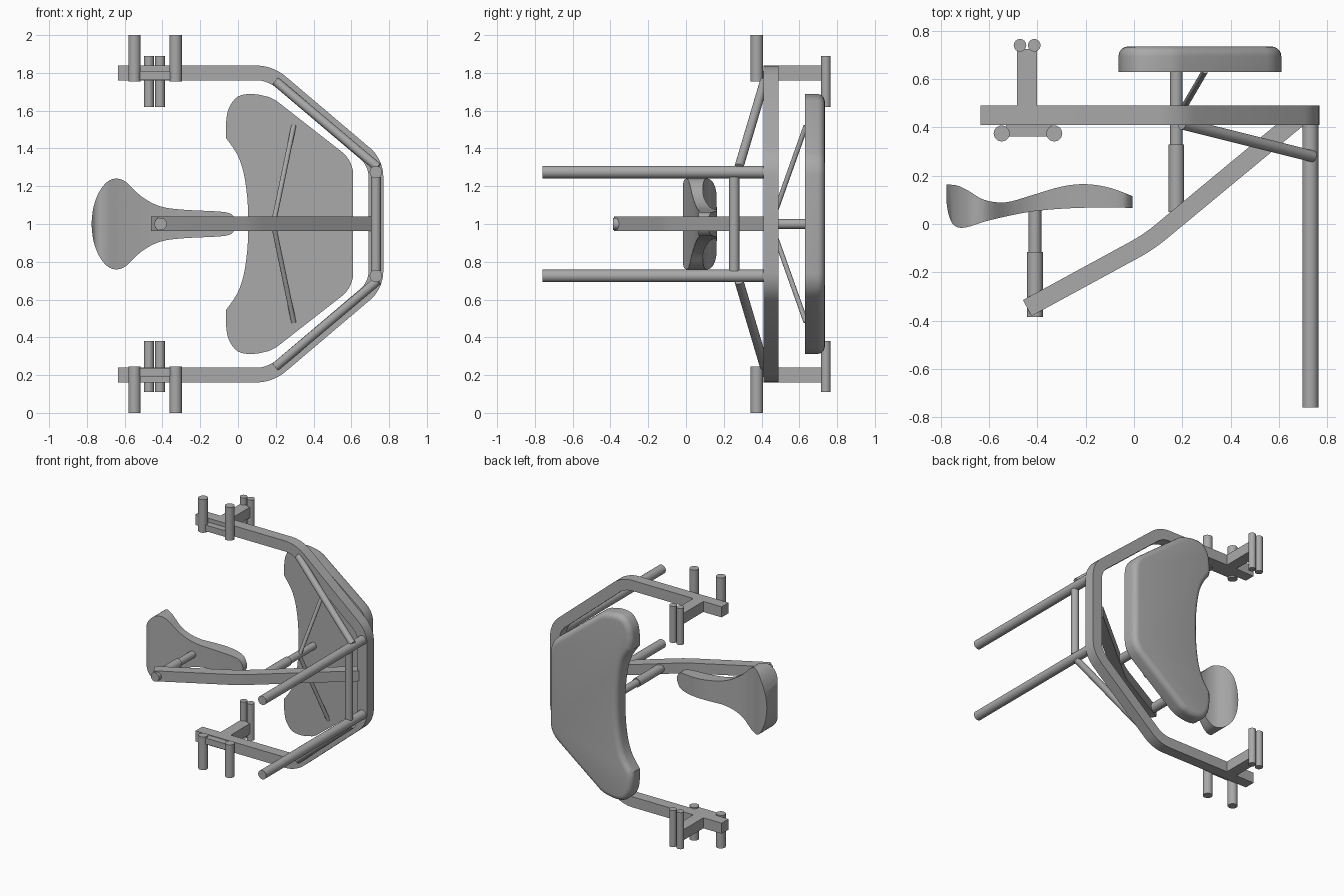
import bpy, bmesh
from mathutils import Vector
from mathutils.geometry import interpolate_bezier

cube = bpy.data.objects.get("Cube")
if cube:
    bpy.data.objects.remove(cube)

grey = bpy.data.materials.new("plain grey")
grey.use_nodes = True
COLOUR = (0.4, 0.4, 0.4, 1)
grey.diffuse_color = COLOUR
grey.node_tree.nodes["Principled BSDF"].inputs["Base Color"].default_value = COLOUR

MID = 1.0  # mirror height


def finish(name, bm):
    bmesh.ops.recalc_face_normals(bm, faces=bm.faces)
    mesh = bpy.data.meshes.new(name)
    bm.to_mesh(mesh)
    bm.free()
    mesh.materials.append(grey)
    obj = bpy.data.objects.new(name, mesh)
    bpy.context.collection.objects.link(obj)
    return obj


def smooth(obj, angle=0.6):
    bpy.ops.object.select_all(action='DESELECT')
    obj.select_set(True)
    bpy.context.view_layer.objects.active = obj
    bpy.ops.object.shade_smooth_by_angle(angle=angle)


def place(plane, u, v, d):
    return (u, d, v) if plane == 'XZ' else (u, v, d)


def flip(p):
    return (p[0], p[1], 2 * MID - p[2])


def rod(name, a, b, r, sides=24):
    a, b = Vector(a), Vector(b)
    bm = bmesh.new()
    bmesh.ops.create_cone(bm, cap_ends=True, segments=sides, radius1=r, radius2=r, depth=(b - a).length)
    obj = finish(name, bm)
    obj.location = (a + b) / 2
    obj.rotation_mode = 'QUATERNION'
    obj.rotation_quaternion = (b - a).to_track_quat('Z', 'Y')
    smooth(obj)


def rod_pair(name, a, b, r):
    rod("upper_" + name, a, b, r)
    rod("lower_" + name, flip(a), flip(b), r)


def box(name, lo, hi):
    bm = bmesh.new()
    bmesh.ops.create_cube(bm, size=1)
    for v in bm.verts:
        v.co = [(hi if c > 0 else lo)[i] for i, c in enumerate(v.co)]
    finish(name, bm)


def box_pair(name, lo, hi):
    box("upper_" + name, lo, hi)
    box("lower_" + name, flip(lo), flip(hi))


def rounded(points, cut, steps=6):
    """Round the inner corners of an open path."""
    pts = [Vector(p) for p in points]
    out = [pts[0]]
    for a, b, c in zip(pts, pts[1:], pts[2:]):
        p, q = b + (a - b).normalized() * cut, b + (c - b).normalized() * cut
        out += interpolate_bezier(p, p.lerp(b, 0.6), q.lerp(b, 0.6), q, steps)
    return out + [pts[-1]]


def curve_through(points, steps=5):
    """Sample a smooth open curve through the points."""
    p = [Vector(q) for q in points]
    p = [p[0]] + p + [p[-1]]
    out = []
    for a, b, c, d in zip(p, p[1:], p[2:], p[3:]):
        out += interpolate_bezier(b, b + (c - a) / 6, c - (d - b) / 6, c, steps)[:-1]
    return out + [p[-1]]


def bar(name, path, width, plane, lo, hi):
    """Square bar following a flat path."""
    bm = bmesh.new()
    rings = []
    for i, p in enumerate(path):
        d_in = (p - path[max(i - 1, 0)]).normalized()
        d_out = (path[min(i + 1, len(path) - 1)] - p).normalized()
        t = (d_in + d_out).normalized()
        ref = d_out if d_out.length else d_in
        side = Vector((-t.y, t.x)) * width / 2 / max(t.dot(ref), 0.3)
        corners = [(p + side, lo), (p - side, lo), (p - side, hi), (p + side, hi)]
        rings.append([bm.verts.new(place(plane, q.x, q.y, d)) for q, d in corners])
    for r, s in zip(rings, rings[1:]):
        for k in range(4):
            bm.faces.new((r[k], r[k - 1], s[k - 1], s[k]))
    bm.faces.new(rings[0])
    bm.faces.new(rings[-1])
    smooth(finish(name, bm))


def prism(name, outline, plane, lo, hi):
    bm = bmesh.new()
    face = bm.faces.new([bm.verts.new(place(plane, p[0], p[1], lo)) for p in outline])
    geom = bmesh.ops.extrude_face_region(bm, geom=[face])["geom"]
    shift = Vector(place(plane, 0, 0, hi - lo))
    bmesh.ops.translate(bm, vec=shift, verts=[g for g in geom if isinstance(g, bmesh.types.BMVert)])
    return finish(name, bm)


def mirrored(half):
    """Close a half outline across the mirror height."""
    return half + [Vector((p.x, 2 * MID - p.y)) for p in reversed(half) if abs(p.y - MID) > 0.001]


def apply(obj, mod):
    bpy.ops.object.select_all(action='DESELECT')
    obj.select_set(True)
    bpy.context.view_layer.objects.active = obj
    bpy.ops.object.modifier_apply(modifier=mod.name)


# Main frame hoop
hoop = [(-0.635, 1.8), (0.17, 1.8), (0.73, 1.325), (0.73, 0.675), (0.17, 0.2), (-0.635, 0.2)]
bar("frame_hoop", rounded(hoop, 0.07), 0.078, 'XZ', 0.41, 0.49)

# Grips and brackets at the hoop ends
for side, x in (("outer", -0.548), ("inner", -0.33)):
    rod_pair(side + "_front_peg", (x, 0.375, 1.755), (x, 0.375, 2), 0.033)
for side, x in (("outer", -0.472), ("inner", -0.413)):
    rod_pair(side + "_back_peg", (x, 0.74, 1.62), (x, 0.74, 1.89), 0.026)
box_pair("bracket_arm", (-0.485, 0.45, 1.761), (-0.402, 0.725, 1.839))
box_pair("bracket_plate", (-0.53, 0.362, 1.765), (-0.34, 0.42, 1.81))

# Long front rods with their braces
rod_pair("long_rod", (0.73, -0.76, 1.275), (0.73, 0.43, 1.275), 0.033)
rod_pair("diagonal_brace", (0.2, 0.415, 1.755), (0.74, 0.28, 1.3), 0.024)
rod("cross_brace", (0.73, 0.255, 0.75), (0.73, 0.255, 1.25), 0.027)

# Seat beam
beam = [(0.7, 0.455), (0.06, -0.075), (-0.442, -0.348)]
bar("seat_beam", rounded(beam, 0.06), 0.075, 'XY', 0.964, 1.041)

# Telescopic posts and thin backrest struts
rod("seat_post_sleeve", (-0.41, -0.386, MID), (-0.41, -0.115, MID), 0.033)
rod("seat_post", (-0.41, -0.13, MID), (-0.41, 0.09, MID), 0.026)
rod("backrest_post_sleeve", (0.175, 0.05, MID), (0.175, 0.33, MID), 0.033)
rod("backrest_post", (0.175, 0.31, MID), (0.175, 0.65, MID), 0.026)
rod_pair("backrest_strut", (0.187, 0.45, 1.0), (0.295, 0.635, 1.52), 0.013)

# Backrest pad with a softened rear rim
inner = curve_through([(0.055, 1.0), (0.05, 1.13), (0.03, 1.27), (-0.005, 1.37), (-0.063, 1.455)], 4)
tip = curve_through([(-0.064, 1.53), (-0.05, 1.61), (0.0, 1.675), (0.08, 1.688), (0.165, 1.672)], 5)
outer = rounded([(0.2, 1.655), (0.61, 1.335), (0.61, 1.0)], 0.075)
pad = prism("backrest_pad", mirrored(inner + tip + outer), 'XZ', 0.63, 0.735)
bm = bmesh.new()
bm.from_mesh(pad.data)
rim = [e for e in bm.edges if all(v.co.y > 0.73 for v in e.verts)]
bmesh.ops.bevel(bm, geom=rim, offset=0.04, segments=5, profile=0.5, affect='EDGES', clamp_overlap=True)
bm.to_mesh(pad.data)
bm.free()
smooth(pad)

# Saddle: side profile cut by its plan outline
top = curve_through([(-0.78, 0.163), (-0.735, 0.16), (-0.69, 0.14), (-0.62, 0.1), (-0.53, 0.09),
                     (-0.42, 0.12), (-0.3, 0.155), (-0.2, 0.165), (-0.1, 0.15), (-0.005, 0.115)])
under = curve_through([(-0.005, 0.067), (-0.22, 0.067), (-0.42, 0.052), (-0.6, 0.015), (-0.7, -0.015),
                       (-0.745, -0.005), (-0.768, 0.04), (-0.78, 0.12)])
saddle = prism("saddle", top + under, 'XY', 0.7, 1.3)
plan = curve_through([(-0.776, 1.0), (-0.765, 1.09), (-0.735, 1.17), (-0.69, 1.225), (-0.64, 1.24), (-0.59, 1.22),
                      (-0.51, 1.145), (-0.41, 1.093), (-0.28, 1.075), (-0.07, 1.063), (-0.02, 1.035), (-0.006, 1.0)])
cutter = prism("saddle_cutter", mirrored(plan), 'XZ', -0.2, 0.3)
cutter.hide_render = True
cut = saddle.modifiers.new("plan_cut", 'BOOLEAN')
cut.operation = 'INTERSECT'
cut.solver = 'EXACT'
cut.object = cutter
apply(saddle, cut)
bpy.data.objects.remove(cutter)
smooth(saddle)
